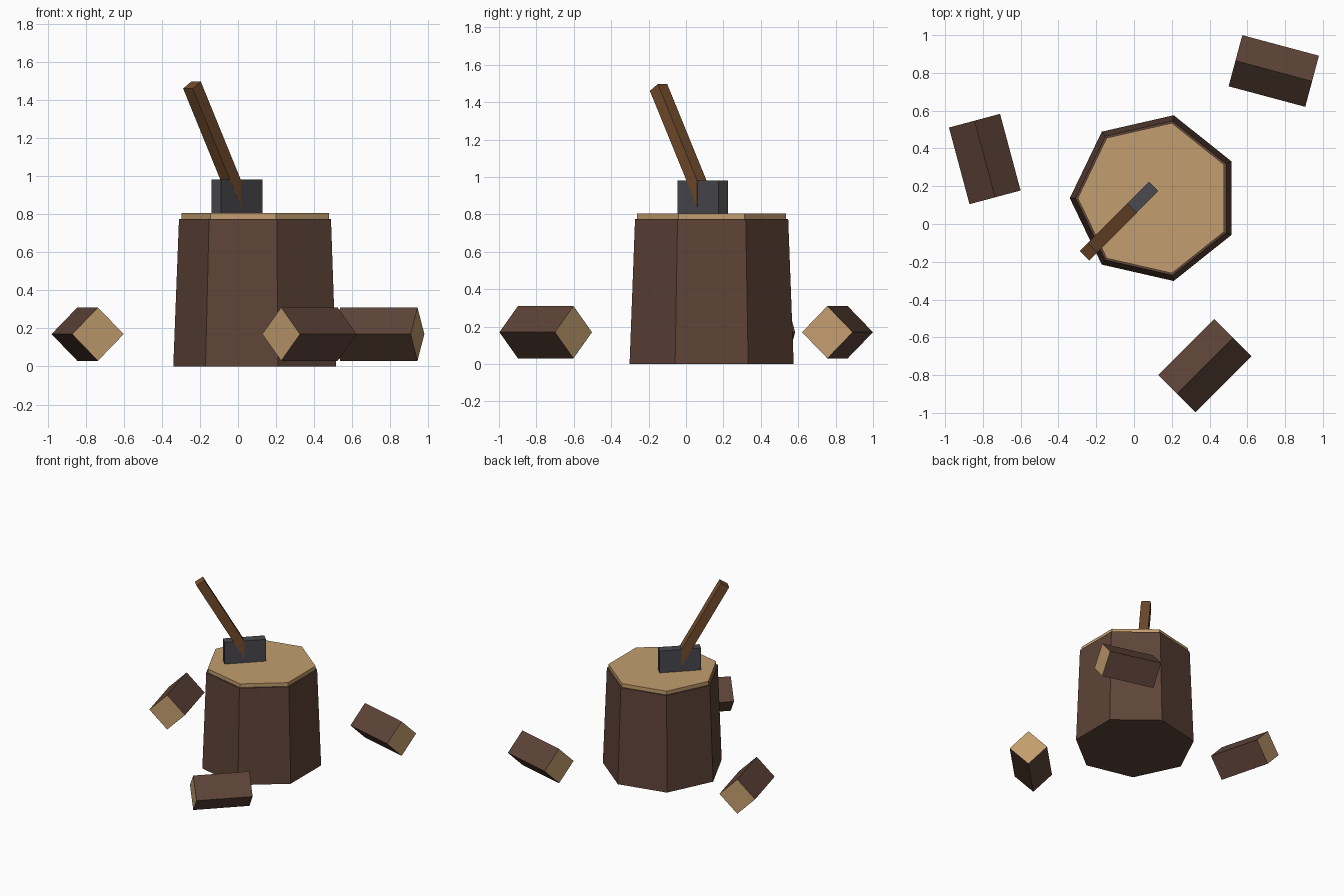
import bpy, bmesh, math
from mathutils import Matrix, Vector

cube = bpy.data.objects.get("Cube")
if cube:
    bpy.data.objects.remove(cube)


def material(name, rgb):
    col = [((c / 255 + 0.055) / 1.055) ** 2.4 for c in rgb] + [1]
    m = bpy.data.materials.new(name)
    m.use_nodes = True
    m.diffuse_color = col
    bsdf = next(n for n in m.node_tree.nodes if n.type == 'BSDF_PRINCIPLED')
    bsdf.inputs["Base Color"].default_value = col
    bsdf.inputs["Roughness"].default_value = 0.9
    return m


bark = material("bark", (94, 68, 56))
cut_wood = material("cut wood", (194, 157, 110))
handle_wood = material("handle wood", (116, 77, 44))
steel = material("dark steel", (74, 74, 80))


def finish(bm, name, mats, matrix):
    bmesh.ops.recalc_face_normals(bm, faces=bm.faces)
    mesh = bpy.data.meshes.new(name)
    bm.to_mesh(mesh)
    bm.free()
    for m in mats:
        mesh.materials.append(m)
    obj = bpy.data.objects.new(name, mesh)
    obj.matrix_world = matrix
    bpy.context.collection.objects.link(obj)
    return obj


def place(x, y, z, yaw):
    return Matrix.Translation((x, y, z)) @ Matrix.Rotation(math.radians(yaw), 4, 'Z')


def frustum(name, mat, r1, r2, z1, z2):
    # Seven-sided, with one corner pointing to the right side
    bm = bmesh.new()
    bmesh.ops.create_cone(bm, cap_ends=True, segments=7, radius1=r1, radius2=r2, depth=z2 - z1)
    # Turn so the first corner lies on -x whatever the primitive's start angle
    v = bm.verts[:][0].co
    turn = math.pi - math.atan2(v.y, v.x)
    bmesh.ops.rotate(bm, verts=bm.verts, matrix=Matrix.Rotation(turn, 3, 'Z'))
    return finish(bm, name, [mat], place(0.11, 0.137, (z1 + z2) / 2, 0))


def box(name, mats, size, matrix):
    bm = bmesh.new()
    bmesh.ops.create_cube(bm, size=1)
    bmesh.ops.scale(bm, vec=size, verts=bm.verts)
    if len(mats) > 1:  # second colour on the two ends
        for f in bm.faces:
            f.normal_update()
            f.material_index = int(abs(f.normal.x) > 0.9)
    return finish(bm, name, mats, matrix)


# Chopping stump with a pale cut top
frustum("stump", bark, 0.45, 0.42, 0, 0.775)
frustum("stump_top", cut_wood, 0.408, 0.408, 0.77, 0.805)

# Logs lying on one edge
roll = Matrix.Rotation(math.radians(45), 4, 'X')
for name, x, y, yaw in (("front_log", 0.375, -0.75, 45),
                        ("back_log", 0.74, 0.81, -15),
                        ("right_log", -0.79, 0.344, -75)):
    box(name, [bark, cut_wood], (0.42, 0.198, 0.198), place(x, y, 0.17, yaw) @ roll)

# Axe head, standing in the stump; its local x points to the handle's end
axe = place(-0.005, 0.09, 0, 225)
box("axe_head", [steel], (0.31, 0.07, 0.19), axe @ Matrix.Translation((0, 0, 0.887)))

# Axe handle: leaning profile with a wedge foot, extruded sideways
bm = bmesh.new()
profile = [(0.365, 1.46), (0.305, 1.497), (0.007, 0.98), (0.007, 0.84)]
face = bm.faces.new([bm.verts.new((u, -0.0355, z)) for u, z in profile])
grown = bmesh.ops.extrude_face_region(bm, geom=[face])["geom"]
bmesh.ops.translate(bm, vec=Vector((0, 0.071, 0)),
                    verts=[g for g in grown if isinstance(g, bmesh.types.BMVert)])
finish(bm, "axe_handle", [handle_wood], axe)
